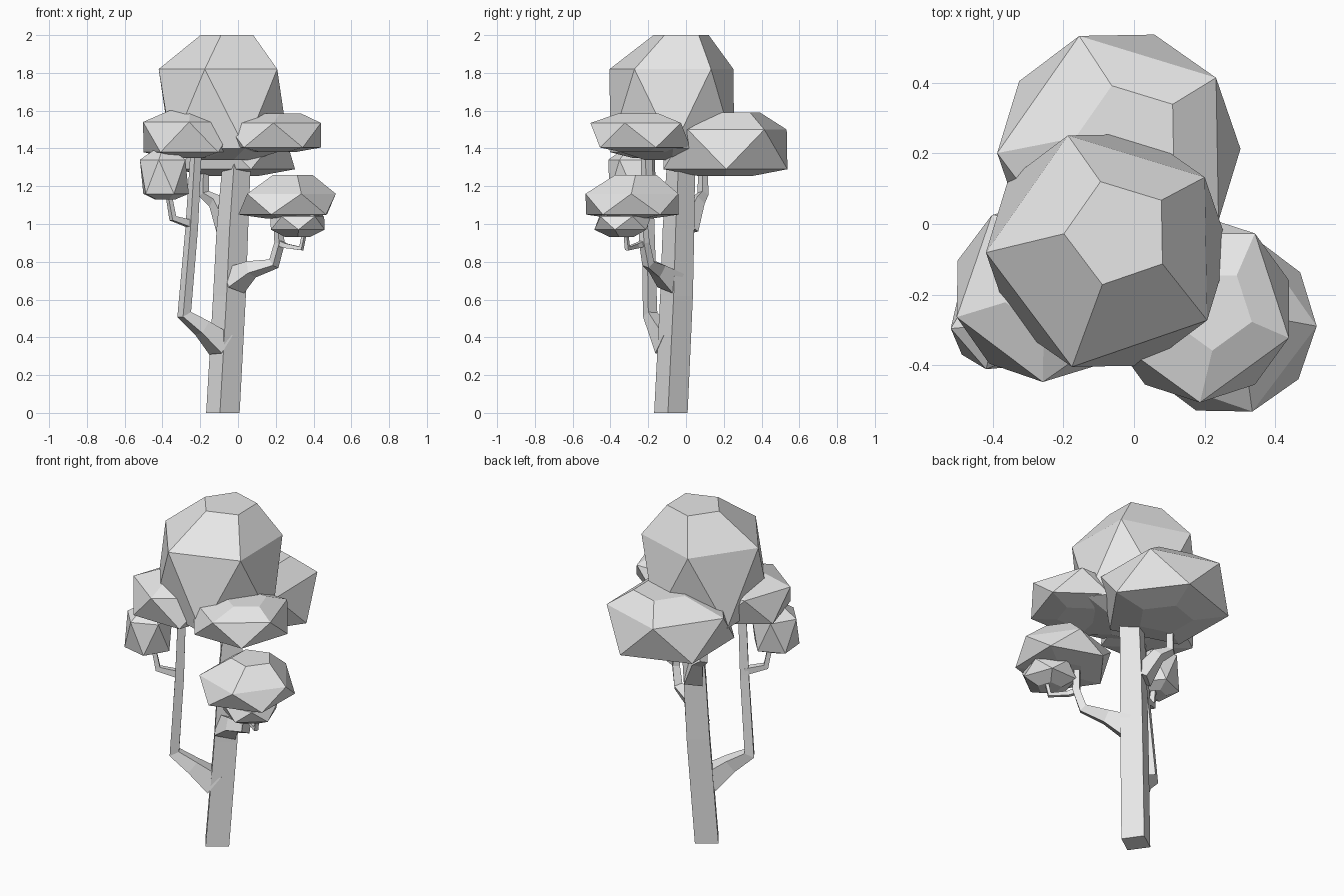
import bpy, bmesh, math
from mathutils import Vector

cube = bpy.data.objects.get("Cube")
if cube:
    bpy.data.objects.remove(cube, do_unlink=True)

grey = bpy.data.materials.new("plain_grey")
grey.use_nodes = True
colour = (0.8, 0.8, 0.8, 1)
grey.diffuse_color = colour
grey.node_tree.nodes["Principled BSDF"].inputs["Base Color"].default_value = colour


def finish(name, bm):
    bmesh.ops.recalc_face_normals(bm, faces=bm.faces)
    mesh = bpy.data.meshes.new(name)
    bm.to_mesh(mesh)
    bm.free()
    mesh.materials.append(grey)
    obj = bpy.data.objects.new(name, mesh)
    bpy.context.collection.objects.link(obj)
    return obj


def ring(bm, centre, radius, z, angle, sides=5):
    return [bm.verts.new((centre[0] + radius * math.cos(angle + i * math.tau / sides),
                          centre[1] + radius * math.sin(angle + i * math.tau / sides), z))
            for i in range(sides)]


def canopy(name, centre, radius, angle, heights, shift=(0, 0)):
    """Icosahedron clump with both tips cut flat; heights run top to bottom."""
    bm = bmesh.new()
    a = math.radians(angle)
    half = math.pi / 5
    moved = (centre[0] + shift[0], centre[1] + shift[1])
    top = ring(bm, moved, radius * 0.445, heights[0], a)
    upper = ring(bm, centre, radius, heights[1], a)
    lower = ring(bm, centre, radius, heights[2], a + half)
    base = ring(bm, centre, radius * 0.45, heights[3], a + half)
    bm.faces.new(top)
    bm.faces.new(base)
    for i in range(5):
        j = (i + 1) % 5
        bm.faces.new((top[i], top[j], upper[j], upper[i]))
        bm.faces.new((upper[i], upper[j], lower[i]))
        bm.faces.new((lower[i], lower[j], upper[j]))
        bm.faces.new((lower[i], lower[j], base[j], base[i]))
    return finish(name, bm)


def limb(name, points, radii, angle=-10):
    """Four-sided tapered tube along a path."""
    bm = bmesh.new()
    pts = [Vector(p) for p in points]
    a = math.radians(angle)
    side = Vector((math.cos(a), math.sin(a), 0))
    up = Vector((0, 0, 1))
    rings = []
    for i, (p, r) in enumerate(zip(pts, radii)):
        before = (p - pts[i - 1]).normalized() if i else Vector()
        after = (pts[i + 1] - p).normalized() if i < len(pts) - 1 else Vector()
        tangent = (before + after).normalized()
        if name == "trunk":
            tangent = Vector((0, 0, 1))
        side = up.rotation_difference(tangent) @ side
        up = tangent
        other = up.cross(side)
        rings.append([bm.verts.new(p + r * d) for d in (side, other, -side, -other)])
    for low, high in zip(rings, rings[1:]):
        for i in range(4):
            j = (i + 1) % 4
            bm.faces.new((low[i], low[j], high[j], high[i]))
    bm.faces.new(rings[0])
    bm.faces.new(rings[-1])
    return finish(name, bm)


# Trunk and branches
limb("trunk", [(-0.08, -0.08, 0), (-0.045, -0.05, 0.62), (-0.03, -0.04, 0.97), (-0.005, -0.025, 1.36)],
     [0.09, 0.088, 0.085, 0.075])
limb("left_branch", [(-0.09, -0.09, 0.36), (-0.19, -0.15, 0.45), (-0.285, -0.19, 0.52),
                     (-0.245, -0.2, 0.98), (-0.22, -0.21, 1.42)],
     [0.085, 0.055, 0.04, 0.034, 0.03])
limb("left_twig", [(-0.25, -0.2, 1), (-0.345, -0.26, 1.03), (-0.375, -0.275, 1.2)],
     [0.028, 0.022, 0.016])
limb("right_branch", [(-0.02, -0.08, 0.7), (0.07, -0.15, 0.76), (0.19, -0.2, 0.79),
                      (0.22, -0.22, 0.9), (0.205, -0.23, 1.08)],
     [0.085, 0.05, 0.033, 0.028, 0.018])
limb("right_twig", [(0.215, -0.22, 0.9), (0.25, -0.26, 0.885), (0.335, -0.31, 0.87), (0.355, -0.32, 0.97)],
     [0.022, 0.018, 0.016, 0.013])
limb("back_branch", [(-0.05, 0, 0.98), (-0.12, 0.06, 1.12), (-0.18, 0.09, 1.16), (-0.18, 0.09, 1.34)],
     [0.07, 0.042, 0.03, 0.024])

# Foliage clumps
canopy("crown_canopy", (-0.075, -0.075), 0.345, 181, (2.0, 1.82, 1.40, 1.34), (0.03, 0.05))
canopy("back_canopy", (-0.043, 0.207), 0.345, 181, (1.59, 1.5, 1.29, 1.255), (0.03, 0.04))
canopy("left_front_canopy", (-0.254, -0.188), 0.26, 197, (1.6, 1.54, 1.38, 1.35))
canopy("right_front_canopy", (0.187, -0.241), 0.265, -18, (1.585, 1.535, 1.405, 1.38), (0.035, 0))
canopy("right_lower_canopy", (0.26, -0.285), 0.258, -1, (1.26, 1.16, 1.05, 1.03), (0.02, 0.02))
canopy("right_small_canopy", (0.315, -0.335), 0.15, 20, (1.08, 1.04, 0.97, 0.93))
canopy("left_small_canopy", (-0.39, -0.285), 0.13, 185, (1.39, 1.34, 1.16, 1.13))
